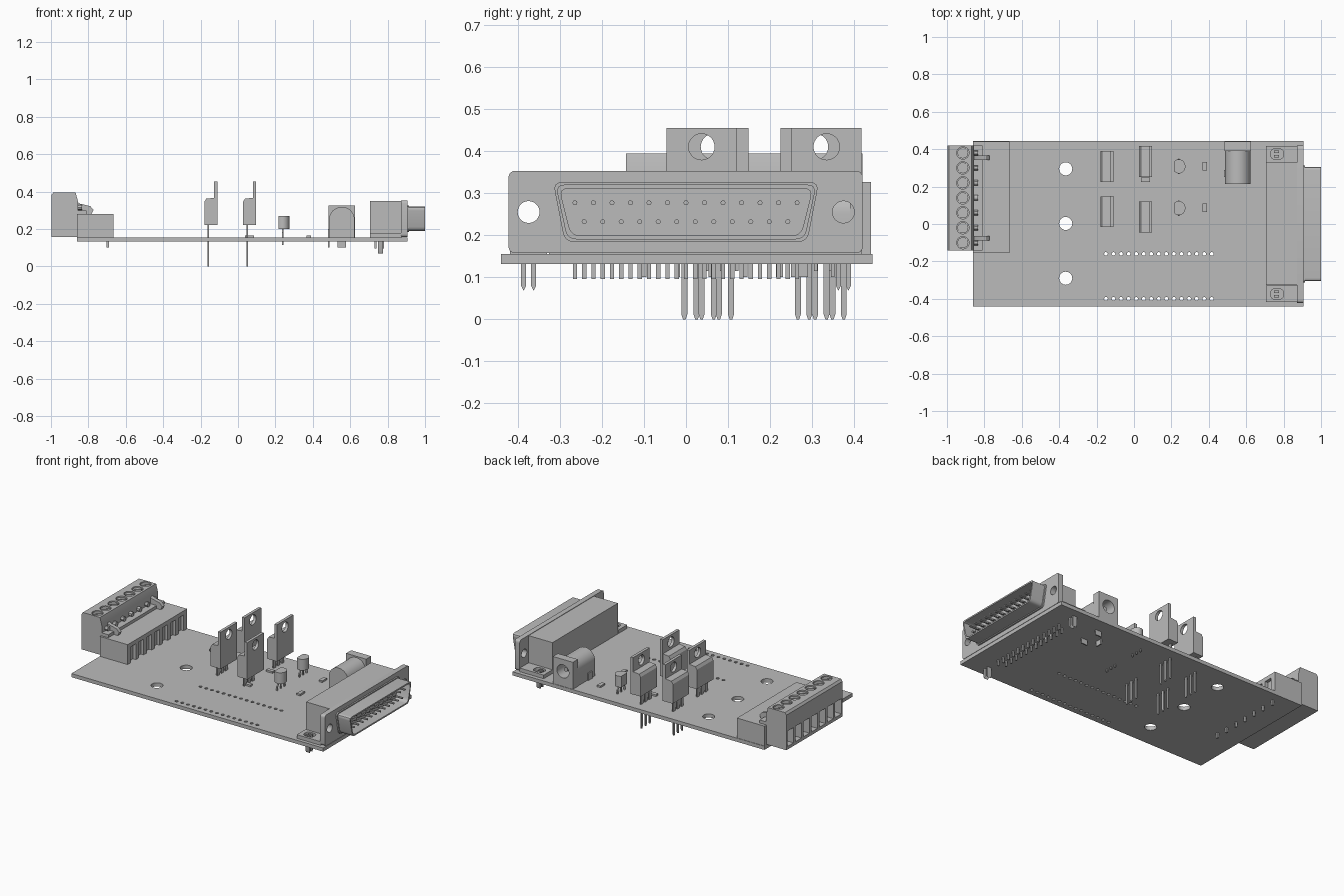
import bpy, bmesh, math
from mathutils import Vector

cube = bpy.data.objects.get("Cube")
if cube:
    bpy.data.objects.remove(cube, do_unlink=True)

GREY = (0.5, 0.5, 0.5, 1)
grey = bpy.data.materials.new("plain grey")
grey.use_nodes = True
grey.diffuse_color = GREY
grey.node_tree.nodes["Principled BSDF"].inputs["Base Color"].default_value = GREY


def rounded(pts, r, n=4):
    """Round the corners of a 2D outline."""
    out = []
    pts = [Vector(p) for p in pts]
    for i, p in enumerate(pts):
        a = p + (pts[i - 1] - p).normalized() * r
        b = p + (pts[(i + 1) % len(pts)] - p).normalized() * r
        for k in range(n + 1):
            t = k / n
            out.append(a * (1 - t) ** 2 + p * 2 * t * (1 - t) + b * t * t)
    return out


def rect(a0, a1, b0, b1):
    return [(a0, b0), (a1, b0), (a1, b1), (a0, b1)]


def disc(a, b, r, n=20):
    return [(a + r * math.cos(2 * math.pi * i / n), b + r * math.sin(2 * math.pi * i / n)) for i in range(n)]


class Part:
    """Collects closed solids, then becomes one object."""

    def __init__(self):
        self.bm = bmesh.new()

    def prism(self, axis, pts, lo, hi):
        place = {"x": lambda a, b, h: (h, a, b),
                 "y": lambda a, b, h: (a, h, b),
                 "z": lambda a, b, h: (a, b, h)}[axis]
        rows = [[self.bm.verts.new(place(p[0], p[1], h)) for p in pts] for h in (lo, hi)]
        faces = [self.bm.faces.new(rows[0][::-1]), self.bm.faces.new(rows[1])]
        for i in range(len(pts)):
            faces.append(self.bm.faces.new((rows[0][i - 1], rows[0][i], rows[1][i], rows[1][i - 1])))
        bmesh.ops.recalc_face_normals(self.bm, faces=faces)
        return self

    def box(self, x0, x1, y0, y1, z0, z1):
        return self.prism("z", rect(x0, x1, y0, y1), z0, z1)

    def cyl(self, axis, a, b, r, lo, hi, n=20):
        return self.prism(axis, disc(a, b, r, n), lo, hi)

    def finish(self, name, cut=None):
        mesh = bpy.data.meshes.new(name)
        self.bm.to_mesh(mesh)
        self.bm.free()
        ob = bpy.data.objects.new(name, mesh)
        bpy.context.collection.objects.link(ob)
        mesh.materials.append(grey)
        if cut:
            cutter = cut.finish(name + " cutter")
            cutter.hide_render = True
            mod = ob.modifiers.new("cut", "BOOLEAN")
            mod.operation, mod.solver, mod.object = "DIFFERENCE", "EXACT", cutter
            deps = bpy.context.evaluated_depsgraph_get()
            ob.data = bpy.data.meshes.new_from_object(ob.evaluated_get(deps))
            ob.modifiers.clear()
            bpy.data.objects.remove(cutter, do_unlink=True)
        bpy.ops.object.select_all(action="DESELECT")
        ob.select_set(True)
        bpy.context.view_layer.objects.active = ob
        bpy.ops.object.shade_smooth_by_angle(angle=math.radians(30))
        return ob


TOP, BOTTOM = 0.155, 0.132

# Circuit board with mounting holes and two rows of pin holes
holes = Part()
for y in (0.295, 0.003, -0.29):
    holes.cyl("z", -0.365, y, 0.035, 0.1, 0.2, 28)
for y in (-0.16, -0.4):
    for i in range(15):
        holes.cyl("z", -0.15 + i * 0.0404, y, 0.01, 0.1, 0.2, 10)
Part().box(-0.86, 0.905, -0.44, 0.443, BOTTOM, TOP).finish("circuit_board", holes)

# Power transistors: body, drilled tab and three pointed legs
for n, (x, y) in enumerate([(-0.145, 0.307), (-0.145, 0.066), (0.062, 0.334), (0.062, 0.037)], 1):
    back = x + 0.035
    Part().box(back - 0.018, back, y - 0.083, y + 0.083, 0.222, 0.455).finish(
        f"transistor_tab_{n}", Part().cyl("x", y, 0.41, 0.031, back - 0.1, back + 0.1, 28))
    body = [(back - 0.018, 0.222), (back - 0.07, 0.222), (back - 0.07, 0.345),
            (back - 0.06, 0.362), (back - 0.018, 0.366)]
    Part().prism("y", body, y - 0.082, y + 0.082).finish(f"transistor_body_{n}")
    legs = Part()
    for dy in (-0.041, 0, 0.041):
        c = y + dy
        outline = [(c - 0.003, 0), (c + 0.003, 0), (c + 0.007, 0.012), (c + 0.007, 0.15), (c + 0.012, 0.16),
                   (c + 0.012, 0.23), (c - 0.012, 0.23), (c - 0.012, 0.16), (c - 0.007, 0.15), (c - 0.007, 0.012)]
        legs.prism("x", outline, back - 0.052, back - 0.044)
    legs.finish(f"transistor_legs_{n}")

# Small round transistors with a flat side
for n, y in enumerate((0.308, 0.085), 1):
    arc = [(0.24 + 0.035 * math.cos(a), y + 0.038 * math.sin(a))
           for a in [math.radians(-130 + 260 * i / 18) for i in range(19)]]
    Part().prism("z", arc, 0.2, 0.27).finish(f"small_transistor_{n}")
    legs = Part()
    for dy in (-0.036, 0, 0.036):
        legs.box(0.236, 0.244, y + dy - 0.004, y + dy + 0.004, 0.115, 0.18)
        legs.prism("x", [(y + dy - 0.004, 0.178), (y + dy + 0.004, 0.178),
                         (y + dy * 0.5 + 0.004, 0.202), (y + dy * 0.5 - 0.004, 0.202)], 0.236, 0.244)
    legs.finish(f"small_transistor_legs_{n}")

# Surface-mount chips
chips = Part()
for y in (0.308, 0.087):
    chips.box(0.367, 0.391, y - 0.023, y + 0.023, TOP, 0.166)
for y in (0.236, 0.012):
    chips.box(0.038, 0.086, y - 0.012, y + 0.012, TOP, 0.166)
chips.finish("surface_chips")

# Power jack: square mouth, arched barrel, socket and pin
jx, jz = 0.555, 0.25
Part().box(jx - 0.07, jx + 0.07, 0.39, 0.44, TOP, 0.326).finish(
    "jack_mouth", Part().cyl("y", jx, jz, 0.042, 0.36, 0.5, 28))
arch = [(jx + 0.068, TOP)] + [(jx + 0.068 * math.cos(math.pi * i / 20), jz + 0.068 * math.sin(math.pi * i / 20))
                             for i in range(21)] + [(jx - 0.068, TOP)]
Part().prism("y", arch, 0.215, 0.39).finish(
    "jack_barrel", Part().cyl("y", jx, jz, 0.042, 0.24, 0.45, 28))
Part().cyl("y", jx, jz, 0.013, 0.23, 0.41, 14).finish("jack_centre_pin")
pins = Part().box(jx - 0.022, jx + 0.022, 0.222, 0.23, 0.1, TOP + 0.01)
pins.box(jx - 0.022, jx + 0.022, 0.345, 0.353, 0.1, TOP + 0.01)
pins.box(0.48, 0.488, 0.25, 0.29, 0.1, 0.2)
pins.finish("jack_pins")

# Wide socket: body, flange, brackets, hollow shell and contacts
Part().box(0.705, 0.872, -0.325, 0.33, TOP, 0.35).finish("socket_body")
bolts = Part()
for s in (-1, 1):
    bolts.cyl("x", s * 0.374, 0.255, 0.026, 0.8, 1, 28)
Part().prism("x", rounded(rect(-0.422, 0.42, 0.157, 0.353), 0.018), 0.872, 0.905).finish("socket_flange", bolts)
for s, side in ((-1, "right"), (1, "left")):
    y = s * 0.374
    slot = Part().prism("z", rounded(rect(0.73, 0.8, y - 0.028, y + 0.028), 0.027), 0.1, 0.3)
    Part().box(0.705, 0.873, y - 0.044, y + 0.044, TOP, 0.178).finish(f"{side}_bracket", slot)
    clip = Part()
    for dy in (-0.012, 0.012):
        clip.prism("x", [(y + dy - 0.006, 0.08), (y + dy, 0.068), (y + dy + 0.006, 0.08),
                         (y + dy + 0.006, 0.175), (y + dy - 0.006, 0.175)], 0.748, 0.775)
    clip.finish(f"{side}_board_clip")


def shell_outline(d):
    return rounded([(-0.282 + d, 0.19 + d), (0.282 - d, 0.19 + d),
                    (0.31 - d, 0.32 - d), (-0.31 + d, 0.32 - d)], 0.022)


Part().prism("x", shell_outline(-0.006), 0.9, 0.914).finish("shell_collar")
Part().prism("x", shell_outline(0), 0.91, 1).finish(
    "socket_shell", Part().prism("x", shell_outline(0.009), 0.916, 1.1))
contacts, tails = Part(), Part()
for count, z, tail_x in ((13, 0.277, 0.775), (12, 0.232, 0.735)):
    for i in range(count):
        y = (i - (count - 1) / 2) * 0.044
        contacts.cyl("x", y, z, 0.006, 0.905, 0.985, 8)
        tails.box(tail_x - 0.005, tail_x + 0.005, y - 0.005, y + 0.005, 0.096, TOP + 0.01)
contacts.finish("socket_contacts")
tails.finish("socket_tails")

# Screw terminal: board header with grooves and pins
way = [0.38 - i * 0.08 for i in range(7)]
grooves = Part()
for y in way:
    grooves.box(-0.685, -0.6, y - 0.026, y + 0.026, 0.1, 0.255)
Part().box(-0.86, -0.665, -0.155, 0.44, TOP, 0.281).finish("terminal_header", grooves)
pins = Part()
for y in way:
    pins.box(-0.703, -0.691, y - 0.006, y + 0.006, 0.1, TOP + 0.01)
pins.finish("header_pins")

# Screw terminal plug with wire openings and screw wells
plug = [(-0.998, 0.158), (-0.855, 0.158), (-0.855, 0.345), (-0.868, 0.394), (-0.988, 0.394), (-0.998, 0.38)]
wells = Part()
for y in way:
    wells.box(-1.1, -0.94, y - 0.031, y + 0.031, 0.178, 0.275)
    wells.cyl("z", -0.915, y, 0.033, 0.375, 0.5, 24)
Part().prism("y", plug, -0.142, 0.42).finish("terminal_plug", wells)
screws, nubs = Part(), Part()
for y in way:
    slot = Part().prism("z", [(-0.941, y - 0.02), (-0.935, y - 0.026), (-0.889, y + 0.02), (-0.895, y + 0.026)],
                        0.38, 0.45)
    Part().cyl("z", -0.915, y, 0.029, 0.37, 0.388, 20).finish("terminal_screw", slot)
    nubs.cyl("x", y, 0.315, 0.014, -0.86, -0.835, 12)
nubs.finish("plug_nubs")
screws.bm.free()

# Latch arms and the rail between them
latch = [(-0.86, 0.345), (-0.845, 0.335), (-0.79, 0.322), (-0.772, 0.302), (-0.785, 0.275), (-0.86, 0.275)]
latches = Part()
for y in (0.355, -0.075):
    latches.prism("y", latch, y - 0.012, y + 0.012)
latches.finish("latch_arms")
Part().box(-0.86, -0.81, -0.142, 0.42, 0.278, 0.3).finish("latch_rail")
